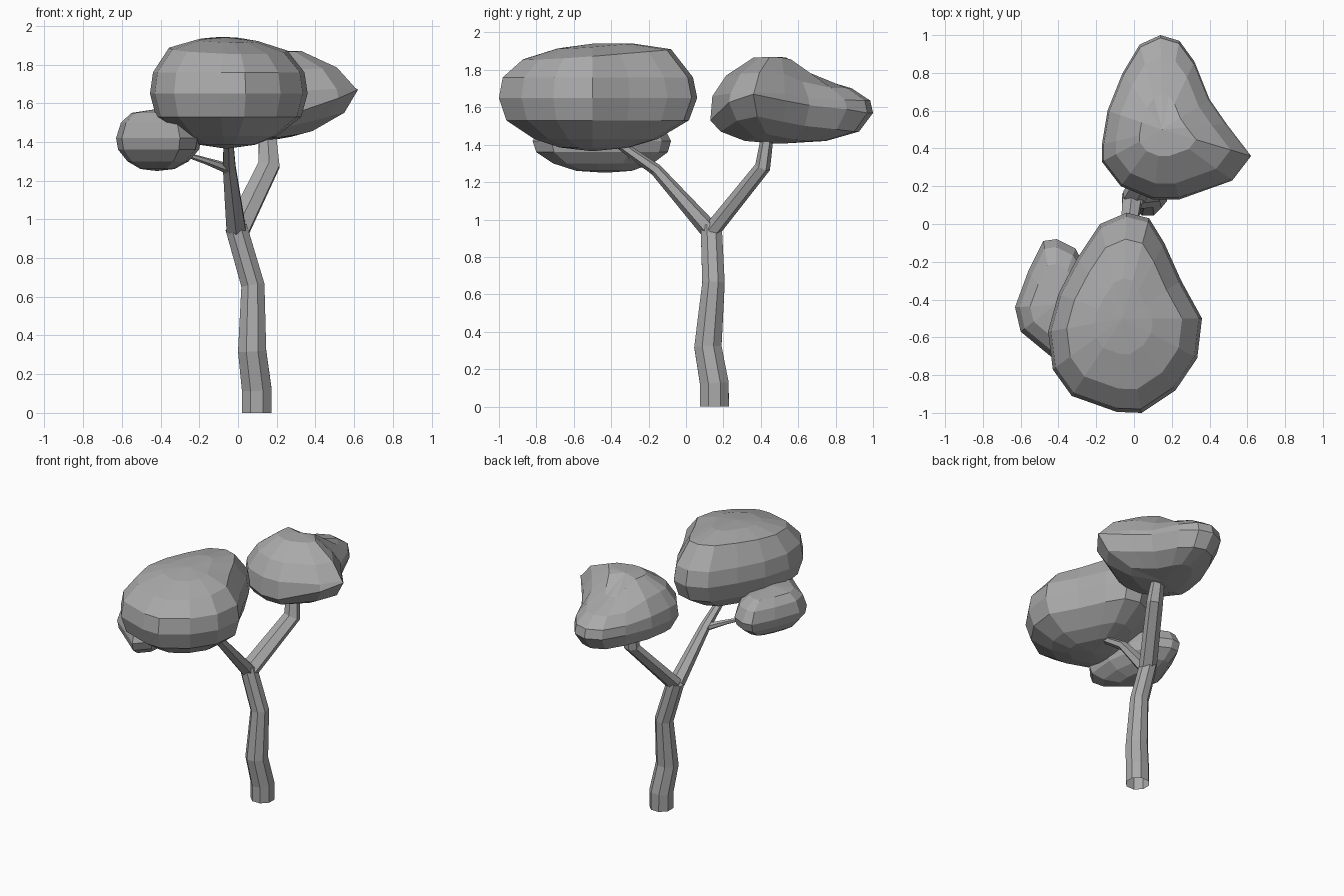
import bpy, bmesh, math
from mathutils import Vector

if "Cube" in bpy.data.objects:
    bpy.data.objects.remove(bpy.data.objects["Cube"])

grey = bpy.data.materials.new("mid_grey")
grey.diffuse_color = (0.4, 0.4, 0.4, 1)
grey.use_nodes = True
grey.node_tree.nodes["Principled BSDF"].inputs["Base Color"].default_value = grey.diffuse_color


def finish(name, bm):
    bmesh.ops.recalc_face_normals(bm, faces=bm.faces)
    mesh = bpy.data.meshes.new(name)
    bm.to_mesh(mesh)
    bm.free()
    mesh.materials.append(grey)
    bpy.context.collection.objects.link(bpy.data.objects.new(name, mesh))


def bridge(bm, rings):
    for a, b in zip(rings, rings[1:]):
        n = len(a)
        for i in range(n):
            j = (i + 1) % n
            bm.faces.new((a[i], a[j], b[j], b[i]))


def tube(name, path, sides=8, wide=1.0):
    """Tapered faceted limb, open at its base, through (x, y, z, radius) points."""
    bm = bmesh.new()
    pts = [Vector(p[:3]) for p in path]
    rings = []
    for i, p in enumerate(pts):
        d = Vector((0, 0, 0))
        if i > 0:
            d += (p - pts[i - 1]).normalized()
        if i < len(pts) - 1:
            d += (pts[i + 1] - p).normalized()
        q = Vector((0, 0, 1)).rotation_difference(d)
        rings.append([bm.verts.new(p + q @ Vector((
            wide * path[i][3] * math.cos(math.tau * (k + 0.5) / sides),
            path[i][3] * math.sin(math.tau * (k + 0.5) / sides), 0)))
            for k in range(sides)])
    bridge(bm, rings)
    bm.faces.new(rings[-1])
    finish(name, bm)


def clump(name, outline, centre, levels, z_bottom, z_top, warp=lambda x, y, z: z):
    """Leaf mass: plan outline scaled at each (z, scale) level, closed by fans."""
    bm = bmesh.new()
    cx, cy = centre
    rings = []
    for z, s in levels:
        ring = []
        for px, py in outline:
            x, y = cx + (px - cx) * s, cy + (py - cy) * s
            ring.append(bm.verts.new((x, y, warp(x, y, z))))
        rings.append(ring)
    bridge(bm, rings)
    for ring, z in ((rings[0], z_bottom), (rings[-1], z_top)):
        pole = bm.verts.new((cx, cy, z))
        for i in range(len(ring)):
            bm.faces.new((ring[i], ring[(i + 1) % len(ring)], pole))
    finish(name, bm)


# Trunk and branches
tube("trunk", [(0.097, 0.152, 0, 0.083), (0.097, 0.152, 0.12, 0.083),
               (0.073, 0.117, 0.32, 0.079), (0.077, 0.147, 0.66, 0.065),
               (-0.01, 0.135, 0.96, 0.061)])
tube("front_branch", [(-0.01, 0.12, 0.95, 0.05), (-0.045, -0.16, 1.265, 0.033),
                      (-0.05, -0.38, 1.42, 0.024)], 6, 1.15)
tube("side_branch", [(-0.045, -0.16, 1.26, 0.028), (-0.16, -0.24, 1.30, 0.018),
                     (-0.27, -0.3, 1.335, 0.012)], 6)
tube("back_branch", [(0.0, 0.145, 0.95, 0.046), (0.16, 0.41, 1.28, 0.042),
                     (0.15, 0.44, 1.48, 0.032)], 6, 1.5)


# Large front leaf mass: crown leans slightly toward the back
def front_warp(x, y, z):
    return z + (0.07 * (y + 0.5) - 0.03 * x if z > 1.8 else 0)


clump("front_foliage",
      [(-0.04, 0.06), (0.08, 0.03), (0.16, -0.1), (0.25, -0.3), (0.36, -0.5),
       (0.335, -0.71), (0.22, -0.88), (0.04, -1.0), (-0.09, -0.995),
       (-0.33, -0.91), (-0.43, -0.77), (-0.455, -0.57), (-0.4, -0.37),
       (-0.3, -0.18), (-0.18, 0.0)],
      (-0.06, -0.5),
      [(1.385, 0.35), (1.43, 0.62), (1.53, 0.92), (1.65, 1.0), (1.76, 0.96),
       (1.88, 0.75), (1.925, 0.38)], 1.365, 1.94, front_warp)


# Rear leaf mass: rises to a point at the right, drops at the back
def rear_warp(x, y, z):
    side = max(0, (x - 0.25) / 0.37)
    if z < 1.6:
        front = max(0, (0.3 - y) / 0.17) if z > 1.5 else 0
        return z + 0.1 * side - 0.04 * front
    drop = min(1, max(0, (y - 0.55) / 0.13))
    return 1.6 + (z - 1.6) * (1 - 0.4 * drop) + 0.02 * side


clump("rear_foliage",
      [(0.14, 1.0), (0.24, 0.97), (0.32, 0.86), (0.4, 0.66), (0.49, 0.53),
       (0.62, 0.36), (0.52, 0.23), (0.24, 0.13), (0.1, 0.13), (-0.07, 0.2),
       (-0.17, 0.33), (-0.17, 0.42), (-0.14, 0.6), (-0.06, 0.8), (0.03, 0.95)],
      (0.15, 0.5),
      [(1.42, 0.5), (1.47, 0.85), (1.57, 1.0), (1.66, 0.97), (1.77, 0.77),
       (1.865, 0.38)], 1.405, 1.87, rear_warp)

# Small left leaf mass
clump("side_foliage",
      [(-0.41, -0.08), (-0.31, -0.13), (-0.22, -0.3), (-0.19, -0.5),
       (-0.21, -0.72), (-0.3, -0.82), (-0.43, -0.71), (-0.6, -0.57),
       (-0.63, -0.44), (-0.56, -0.25), (-0.48, -0.09)],
      (-0.42, -0.43),
      [(1.26, 0.4), (1.30, 0.72), (1.36, 0.95), (1.42, 1.0), (1.5, 0.88),
       (1.55, 0.62)], 1.25, 1.57)
